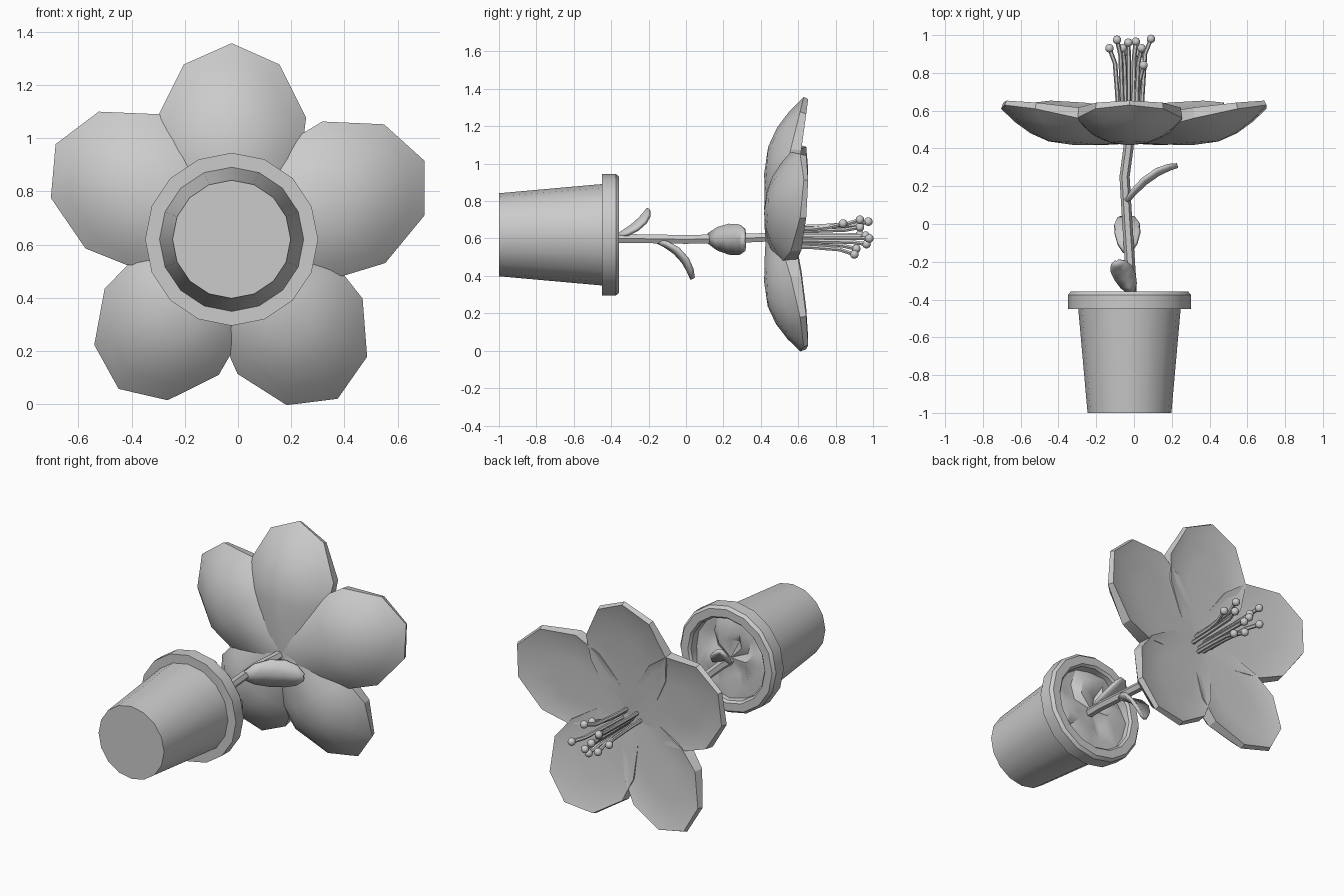
import bpy, bmesh, math, random
from mathutils import Vector

random.seed(4)
cube = bpy.data.objects.get("Cube")
if cube:
    bpy.data.objects.remove(cube)

grey = bpy.data.materials.new("plain grey")
grey.use_nodes = True
grey.diffuse_color = (0.6, 0.6, 0.6, 1)
grey.node_tree.nodes["Principled BSDF"].inputs["Base Color"].default_value = grey.diffuse_color

CX, CZ = -0.024, 0.62      # axis of pot and flower, running along y
SIDES = 16


def finish(name, bm, angle=35, thickness=0):
    """Turn a bmesh into a smooth object, optionally given thickness."""
    mesh = bpy.data.meshes.new(name)
    bm.to_mesh(mesh)
    bm.free()
    obj = bpy.data.objects.new(name, mesh)
    bpy.context.collection.objects.link(obj)
    mesh.materials.append(grey)
    if thickness:
        solid = obj.modifiers.new("thickness", 'SOLIDIFY')
        solid.thickness = thickness
        solid.offset = 0
    bpy.ops.object.select_all(action='DESELECT')
    bpy.context.view_layer.objects.active = obj
    obj.select_set(True)
    bpy.ops.object.shade_smooth_by_angle(angle=math.radians(angle))


def ring(bm, radius, y, jitter=0):
    verts = []
    for i in range(SIDES):
        a = math.tau * i / SIDES
        verts.append(bm.verts.new((CX + radius * math.cos(a), y + random.uniform(-jitter, jitter),
                                   CZ + radius * math.sin(a))))
    return verts


def bridge(bm, a, b):
    n = len(a)
    for i in range(n):
        j = (i + 1) % n
        bm.faces.new((a[i], a[j], b[j], b[i]))


def fan(bm, loop, point):
    centre = bm.verts.new(point)
    for i in range(len(loop)):
        bm.faces.new((loop[i], loop[(i + 1) % len(loop)], centre))


def tube(name, points, radius, sides=6):
    """Rod swept along points, in the xz plane, capped at both ends."""
    bm = bmesh.new()
    loops = []
    for p in points:
        loops.append([bm.verts.new((p[0] + radius * math.cos(math.tau * i / sides), p[1],
                                    p[2] + radius * math.sin(math.tau * i / sides)))
                      for i in range(sides)])
    for a, b in zip(loops, loops[1:]):
        bridge(bm, a, b)
    bm.faces.new(loops[0])
    bm.faces.new(loops[-1])
    bmesh.ops.recalc_face_normals(bm, faces=bm.faces)
    finish(name, bm, 50)


# Pot: lathed wall, overhanging rim and inner lip
bm = bmesh.new()
profile = [(0.222, -1), (0.271, -0.45), (0.325, -0.45), (0.325, -0.375),
           (0.31, -0.357), (0.262, -0.357), (0.25, -0.37), (0.245, -0.44)]
loops = [ring(bm, r, y) for r, y in profile]
for a, b in zip(loops, loops[1:]):
    bridge(bm, a, b)
bm.faces.new(loops[0])
bmesh.ops.recalc_face_normals(bm, faces=bm.faces)
finish("pot", bm)

# Soil: rough disc inside the rim
bm = bmesh.new()
loops = [ring(bm, r, -0.408, jitter) for r, jitter in ((0.25, 0.015), (0.18, 0.028), (0.11, 0.018))]
for a, b in zip(loops, loops[1:]):
    bridge(bm, a, b)
fan(bm, loops[-1], (CX, -0.4, CZ))
bmesh.ops.triangulate(bm, faces=bm.faces)
bmesh.ops.recalc_face_normals(bm, faces=bm.faces)
if sum(f.normal.y for f in bm.faces) < 0:
    bmesh.ops.reverse_faces(bm, faces=bm.faces)
finish("soil", bm)

# Stem
tube("stem", [(-0.015, -0.42, 0.6), (-0.015, -0.3, 0.6), (-0.035, 0, 0.595),
              (-0.05, 0.25, 0.6), (-0.03, 0.4, 0.605), (-0.024, 0.47, 0.61)], 0.027)


# Leaves: cupped blades along a bent midrib
def leaf(name, base, bend, tip, across, half_width):
    base, bend, tip = Vector(base), Vector(bend), Vector(tip)
    across = Vector(across).normalized()
    bm = bmesh.new()
    rows = []
    for t, w in ((0, 0.3), (0.15, 0.75), (0.38, 1), (0.64, 1), (0.85, 0.75), (1, 0.25)):
        mid = base * (1 - t) ** 2 + bend * 2 * t * (1 - t) + tip * t * t
        along = (bend - base) * (1 - t) + (tip - bend) * t
        up = along.cross(across).normalized()
        if up.y < 0:
            up = -up
        rows.append([bm.verts.new(mid + across * half_width * w * s + up * 0.024 * w * (abs(s) - 0.5))
                     for s in (-1, 0, 1)])
    for a, b in zip(rows, rows[1:]):
        for i in range(2):
            bm.faces.new((a[i], a[i + 1], b[i + 1], b[i]))
    bmesh.ops.recalc_face_normals(bm, faces=bm.faces)
    finish(name, bm, 50, 0.02)


leaf("left_leaf", (-0.04, 0.12, 0.6), (0.08, 0.29, 0.595), (0.23, 0.31, 0.59), (0, 0, 1), 0.08)
leaf("lower_leaf", (-0.035, -0.15, 0.585), (-0.03, 0, 0.54), (-0.045, 0.035, 0.385), (1, 0.05, 0), 0.065)
leaf("upper_leaf", (-0.015, -0.36, 0.615), (-0.06, -0.24, 0.665), (-0.09, -0.2, 0.755), (1, 0.3, 0), 0.055)

# Petals: domed underside and a nearly flat upper face, thickest at the flower centre
half = [(0.74, 0), (0.66, 0.18), (0.46, 0.28), (0.30, 0.26), (0.14, 0.18), (-0.03, 0.08)]
outline = half + [(t, -w) for t, w in reversed(half[1:])]
MID, LOW = 0.33, 0.418
# name, direction, size, sideways and vertical shift
petals = [("top_petal", 90, 1, 0, -0.003), ("upper_left_petal", 24, 1.04, 0.022, -0.018),
          ("upper_right_petal", 151, 1.03, 0.005, -0.012),
          ("lower_left_petal", -59, 0.98, 0.025, 0.022), ("lower_right_petal", 233, 0.96, 0.003, 0.005)]
for name, degrees, size, dx, dz in petals:
    c, s = math.cos(math.radians(degrees)), math.sin(math.radians(degrees))

    def place(t, w, y):
        return (CX + dx + size * (t * c - w * s), y, CZ + dz + size * (t * s + w * c))

    def under(t):
        return 0.445 + 0.25 * t

    def upper(t):
        return 0.555 + 0.135 * t

    bm = bmesh.new()
    loops = []
    for k in (0.35, 0.6, 0.82, 1):
        loops.append([bm.verts.new(place(MID + (t - MID) * k, w * k, LOW + (under(t) - LOW) * k ** 2.2))
                      for t, w in outline])
    for k, dip in ((0.97, 0), (0.82, 0.012), (0.45, 0.016)):
        rim = [(MID + (t - MID) * k, w * k) for t, w in outline]
        loops.append([bm.verts.new(place(t, w, upper(t) - dip * min(1, max(0, 3 * t)))) for t, w in rim])
    for a, b in zip(loops, loops[1:]):
        bridge(bm, a, b)
    fan(bm, loops[0], place(MID, 0, LOW))
    fan(bm, loops[-1], place(MID, 0, upper(MID) - 0.016))
    bmesh.ops.recalc_face_normals(bm, faces=bm.faces)
    finish(name, bm, 32)

# Stamens: thin rods flaring outward, each with a round tip
tips = [(-0.13, 0.93, 0.62), (-0.09, 0.975, 0.69), (-0.03, 0.96, 0.615), (0.09, 0.98, 0.6),
        (0.03, 0.9, 0.515), (-0.04, 0.91, 0.545), (0.05, 0.84, 0.68), (0.04, 0.93, 0.7),
        (-0.06, 0.93, 0.66), (0.01, 0.965, 0.57)]
for i, (x, y, z) in enumerate(tips, 1):
    dx, dz = x - CX, z - 0.61
    path = [(CX + dx * k, yy, 0.61 + dz * k)
            for k, yy in ((0.55, 0.5), (0.6, 0.68), (0.72, y - 0.08), (1, y))]
    tube("stamen_%d" % i, path, 0.012)
    bm = bmesh.new()
    bmesh.ops.create_uvsphere(bm, u_segments=10, v_segments=8, radius=0.023)
    bmesh.ops.translate(bm, verts=bm.verts, vec=(x, y, z))
    finish("anther_%d" % i, bm, 60)
